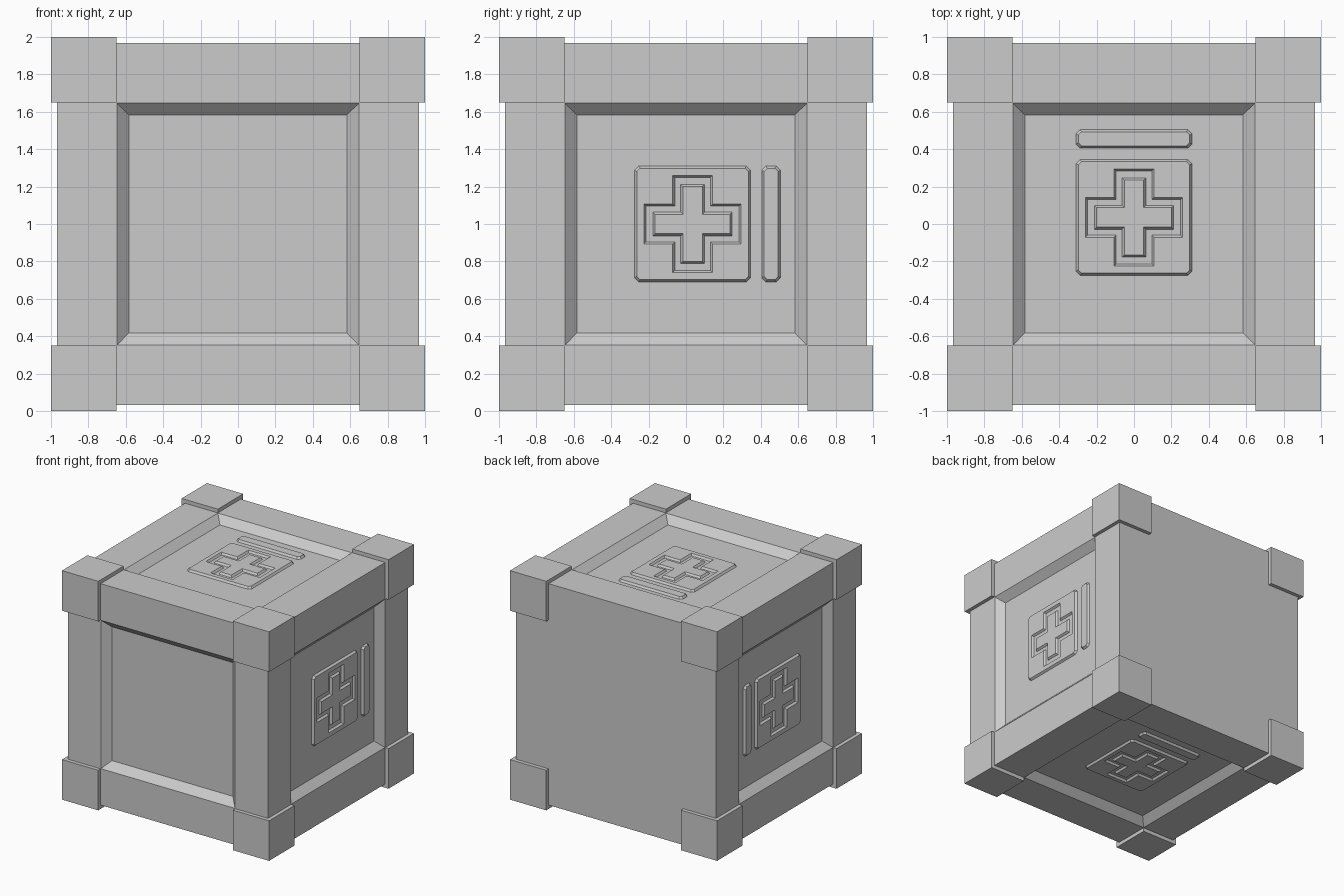
import bpy, bmesh
from itertools import product
from mathutils import Matrix, Vector

HALF = 0.967       # half size of the crate body
OPEN = 0.648       # half size of each panel opening
SLOPE = 0.064      # width of the sloped panel rim
DEPTH = 0.062      # depth of the sunken panels
RAISE = 0.018      # height of the emblems above the panel

if "Cube" in bpy.data.objects:
    bpy.data.objects.remove(bpy.data.objects["Cube"], do_unlink=True)

grey = bpy.data.materials.new("plain_grey")
grey.use_nodes = True
grey.diffuse_color = (0.6, 0.6, 0.6, 1)
grey.node_tree.nodes["Principled BSDF"].inputs["Base Color"].default_value = (0.6, 0.6, 0.6, 1)


def add_object(name, bm, matrix):
    mesh = bpy.data.meshes.new(name)
    bmesh.ops.recalc_face_normals(bm, faces=bm.faces)
    bm.to_mesh(mesh)
    bm.free()
    mesh.materials.append(grey)
    obj = bpy.data.objects.new(name, mesh)
    obj.matrix_world = matrix
    bpy.context.collection.objects.link(obj)


def ring(bm, points, height):
    """Closed loop of vertices at one height."""
    return [bm.verts.new((x, y, height)) for x, y in points]


def bridge(bm, a, b):
    for i in range(len(a)):
        j = (i + 1) % len(a)
        bm.faces.new((a[i], a[j], b[j], b[i]))


def cut_rectangle(w, h, c):
    """Rectangle outline with clipped corners."""
    return [(w - c, -h), (w, c - h), (w, h - c), (w - c, h),
            (c - w, h), (-w, h - c), (-w, c - h), (c - w, -h)]


def cross(reach, arm):
    """Outline of an equal-armed cross, one quarter turned four times."""
    points, quarter = [], [(reach, -arm), (reach, arm), (arm, arm)]
    for _ in range(4):
        points += quarter
        quarter = [(-y, x) for x, y in quarter]
    return points


# Body: sunken panels on every side except the flat back
bm = bmesh.new()
bmesh.ops.create_cube(bm, size=2 * HALF)
bm.normal_update()
panels = [f for f in bm.faces if f.normal.y < 0.5]
for thickness, depth in ((HALF - OPEN, 0), (SLOPE, -DEPTH)):
    bmesh.ops.inset_individual(bm, faces=panels, thickness=thickness,
                               depth=depth, use_even_offset=True)
add_object("crate_body", bm, Matrix.Translation((0, 0, 1)))

# Corner blocks
for number, signs in enumerate(product((-1, 1), repeat=3), 1):
    bm = bmesh.new()
    bmesh.ops.create_cube(bm, size=0.35)
    add_object(f"corner_block_{number}", bm,
               Matrix.Translation(Vector(signs) * 0.825 + Vector((0, 0, 1))))


def emblem_plate(name, matrix):
    """Raised plate with a cross-shaped groove around a raised cross."""
    bm = bmesh.new()
    base = ring(bm, cut_rectangle(0.31, 0.31, 0.022), 0)
    top = ring(bm, cut_rectangle(0.298, 0.298, 0.018), RAISE)
    bridge(bm, base, top)
    profile = [(0.26, 0.107, RAISE), (0.248, 0.095, 0.001),
               (0.212, 0.064, 0.001), (0.2, 0.052, RAISE)]
    loops = [ring(bm, cross(reach, arm), z) for reach, arm, z in profile]
    for a, b in zip(loops, loops[1:]):
        bridge(bm, a, b)
    bm.faces.new(loops[-1])
    rim = [e for e in bm.edges
           if all(v in top for v in e.verts) or all(v in loops[0] for v in e.verts)]
    bmesh.ops.triangle_fill(bm, edges=rim, use_beauty=True)
    add_object(name, bm, matrix @ Matrix.Translation((0, 0.035, 0)))


def emblem_bar(name, matrix):
    bm = bmesh.new()
    base = ring(bm, cut_rectangle(0.31, 0.05, 0.022), 0)
    top = ring(bm, cut_rectangle(0.298, 0.038, 0.018), RAISE)
    bridge(bm, base, top)
    bm.faces.new(top)
    add_object(name, bm, matrix @ Matrix.Translation((0, 0.455, 0)))


# Emblems on the two sides, top and bottom, each with its bar toward the back
sides = {"left": (1, 0, 0), "right": (-1, 0, 0), "top": (0, 0, 1), "bottom": (0, 0, -1)}
for side, direction in sides.items():
    normal, up = Vector(direction), Vector((0, 1, 0))
    turn = Matrix((up.cross(normal), up, normal)).transposed().to_4x4()
    place = Matrix.Translation(Vector((0, 0, 1)) + normal * (HALF - DEPTH)) @ turn
    emblem_plate(f"{side}_cross_plate", place)
    emblem_bar(f"{side}_bar", place)
